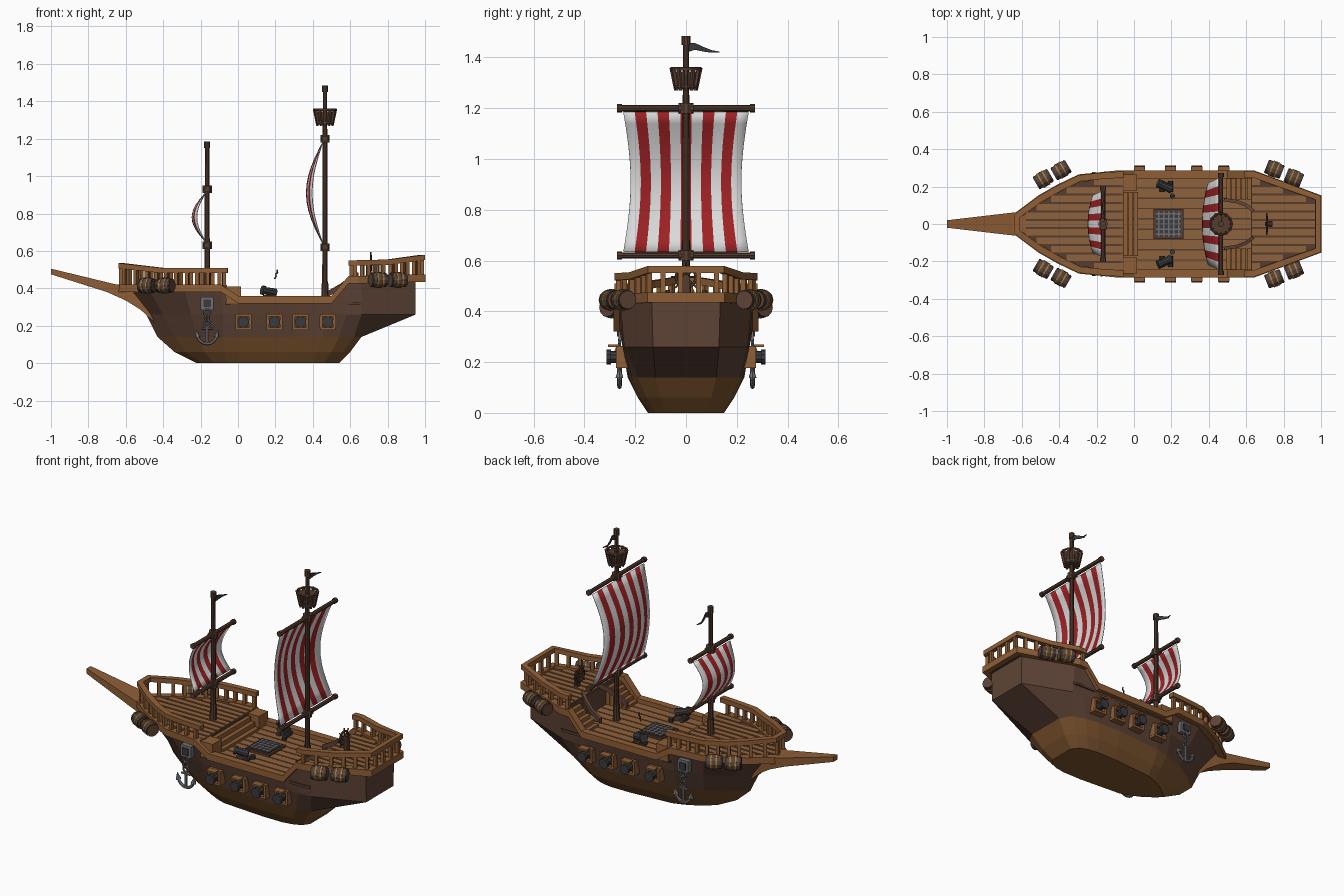
import bpy, bmesh, math
from mathutils import Vector, Matrix

if "Cube" in bpy.data.objects:
    bpy.data.objects.remove(bpy.data.objects["Cube"])

def mat(name, r, g, b):
    m = bpy.data.materials.new(name)
    m.diffuse_color = [((c + .055) / 1.055) ** 2.4 for c in (r, g, b)] + [1]
    m.use_nodes = True
    m.node_tree.nodes["Principled BSDF"].inputs["Base Color"].default_value = m.diffuse_color
    return m

TRIM = mat("trim wood", .56, .37, .21)
HULL = mat("dark hull wood", .37, .265, .21)
KEEL = mat("lower hull wood", .49, .33, .18)
DECK = mat("deck planks", .56, .385, .24)
DARK = mat("dark wood", .33, .235, .18)
WHITE = mat("white sail", .86, .86, .86)
RED = mat("red sail", .62, .13, .14)
GREY = mat("grey metal", .44, .44, .46)
IRON = mat("black iron", .23, .23, .24)
BRASS = mat("brass hoop", .62, .5, .28)

# ---- helpers
def finish(bm, name, *mats, smooth=False, thick=0, mirror=False):
    bmesh.ops.recalc_face_normals(bm, faces=bm.faces)
    me = bpy.data.meshes.new(name)
    bm.to_mesh(me); bm.free()
    for m in mats: me.materials.append(m)
    ob = bpy.data.objects.new(name, me)
    bpy.context.collection.objects.link(ob)
    if mirror: ob.modifiers.new("mirror", 'MIRROR').use_axis = (False, True, False)
    if thick: ob.modifiers.new("solid", 'SOLIDIFY').thickness = thick
    for p in me.polygons: p.use_smooth = smooth
    return ob

def paint(verts, m):
    for v in verts:
        for f in v.link_faces: f.material_index = m

def box(bm, c, s, m=0, rz=0):
    M = Matrix.Translation(c) @ Matrix.Rotation(rz, 4, 'Z') @ Matrix.Diagonal((*s, 1))
    paint(bmesh.ops.create_cube(bm, size=1, matrix=M)['verts'], m)

def cyl(bm, a, b, r0, r1=None, m=0, n=10):
    a, b = Vector(a), Vector(b)
    M = Matrix.Translation((a + b) / 2) @ (b - a).to_track_quat('Z', 'Y').to_matrix().to_4x4()
    paint(bmesh.ops.create_cone(bm, cap_ends=True, segments=n, radius1=r0, radius2=r0 if r1 is None else r1,
                                depth=(b - a).length, matrix=M)['verts'], m)

def tube(bm, pts, r, m=0, n=6):
    for a, b in zip(pts, pts[1:]): cyl(bm, a, b, r, r, m, n)

def ring(c, R, ax, ay, n=12, a0=0, a1=2 * math.pi):
    c, ax, ay = Vector(c), Vector(ax), Vector(ay)
    return [c + R * (math.cos(t) * ax + math.sin(t) * ay) for t in (a0 + (a1 - a0) * i / n for i in range(n + 1))]

def bridge(bm, A, B):
    a, b = [bm.verts.new(p) for p in A], [bm.verts.new(p) for p in B]
    bm.faces.new(a); bm.faces.new(b[::-1])
    for i in range(len(a)):
        j = (i + 1) % len(a)
        bm.faces.new((a[i], b[i], b[j], a[j]))

def sweep(bm, path, w, h, closed=False):
    path, rows, n = [Vector(p) for p in path], [], len(path)
    for i, p in enumerate(path):
        q0 = path[i - 1] if closed or i else p
        q1 = path[(i + 1) % n] if closed or i < n - 1 else p
        t = ((p - q0).normalized() + (q1 - p).normalized()); t.z = 0; t.normalize()
        s = Vector((-t.y, t.x, 0)) * w / 2
        up = Vector((0, 0, h / 2))
        rows.append([bm.verts.new(v) for v in (p + s + up, p - s + up, p - s - up, p + s - up)])
    for i in range(n if closed else n - 1):
        a, b = rows[i], rows[(i + 1) % n]
        for k in range(4): bm.faces.new((a[k], a[k - 1], b[k - 1], b[k]))
    if not closed: bm.faces.new(rows[0]); bm.faces.new(rows[-1])

def lerp(tab, x):
    for (x0, y0), (x1, y1) in zip(tab, tab[1:]):
        if x <= x1: return y0 + (y1 - y0) * max(0, (x - x0) / (x1 - x0))
    return tab[-1][1]

OUT = [(-.65, .045), (-.5, .155), (-.4, .212), (-.29, .265), (-.1, .285), (.64, .285), (1, .155)]
SHEER = [(-.65, .4), (-.09, .4), (0, .34), (.5, .34), (.59, .445), (1, .455)]
wid = lambda x: lerp(OUT, x)
both = lambda pts: pts + [(x, -y, z) for x, y, z in reversed(pts)]

# ---- hull: level outlines lofted from the keel up
LEVELS = [
    (0, [-.22, -.19, -.13, -.06, 0, .27, .4, .46, .51, .54], [0, .03, .075, .11, .13, .15, .15, .14, .12, .08]),
    (.06, [-.34, -.28, -.18, -.07, 0, .28, .42, .5, .56, .6], [0, .05, .11, .155, .17, .19, .19, .18, .155, .1]),
    (.14, [-.43, -.34, -.22, -.08, 0, .3, .45, .54, .62, .66], [0, .07, .145, .195, .21, .23, .225, .215, .19, .12]),
    (.26, [-.49, -.4, -.25, -.08, 0, .3, .5, .58, .66, .95], [0, .1, .19, .235, .245, .25, .25, .248, .243, .13]),
    (None, [-.62, -.48, -.29, -.09, 0, .3, .5, .59, .66, .95], [0, .15, .245, .262, .265, .265, .265, .265, .26, .135])]
bm = bmesh.new()
rows = []
for z, xs, ys in LEVELS:
    rows.append([bm.verts.new((x, y, lerp(SHEER, x) if z is None else z)) for x, y in zip(xs, ys)])
    rows[-1].append(bm.verts.new((xs[-1], 0, rows[-1][-1].co.z)))
for k, (a, b) in enumerate(zip(rows, rows[1:])):
    for i in range(10):
        bm.faces.new((a[i], a[i + 1], b[i + 1], b[i])).material_index = int(k < 2)
bm.faces.new(rows[0]).material_index = 1
finish(bm, "hull", HULL, KEEL, mirror=True)

# ---- sheer trim and bowsprit
bm = bmesh.new()
sweep(bm, both([(x, wid(x) - .02, lerp(SHEER, x)) for x in (-.635, -.5, -.4, -.29, -.09, 0, .5, .59, .64, .985)]), .042, .04, True)
finish(bm, "sheer_trim", TRIM)
bm = bmesh.new()
prof = [(-1, .505), (-.64, .418), (-.5, .4), (-.45, .22), (-.52, .285), (-.6, .335), (-.7, .38), (-1, .475)]
bw = lambda x: lerp([(-1, .02), (-.64, .062), (-.55, .035), (-.4, .02)], x)
bridge(bm, [(x, bw(x), z) for x, z in prof], [(x, -bw(x), z) for x, z in prof])
finish(bm, "bowsprit", TRIM)

# ---- planked decks
def deck(name, x0, x1, z, pitch, gap):
    bm = bmesh.new()
    xs = [x0] + [p[0] for p in OUT if x0 < p[0] < x1] + [x1]
    o = both([(x, wid(x) - .025, z) for x in xs])
    bridge(bm, o, [(x, y, z - .015) for x, y, _ in o])
    for i in range(-6, 7):
        y = i * pitch
        ok = [x for x in (x0 + (x1 - x0) * k / 80 for k in range(81)) if wid(x) - .03 >= abs(y) + pitch * .4]
        if ok: box(bm, ((ok[0] + ok[-1]) / 2, y, z + .002), (ok[-1] - ok[0], pitch - gap, .01), 1)
    finish(bm, name, DARK, DECK)

deck("fore_deck", -.62, -.06, .41, .045, .011)
deck("main_deck", -.07, .66, .325, .055, .007)
deck("stern_deck", .63, .97, .455, .045, .011)

# ---- bulkheads and stairs
bm = bmesh.new()
box(bm, (-.065, 0, .36), (.02, .5, .1)); box(bm, (.635, 0, .39), (.02, .5, .13))
for i in range(3): box(bm, (-.045 + .027 * i, 0, .355 - .013 * i), (.025, .34, .09 - .026 * i), 1)
for s in (1, -1):
    box(bm, (-.025, s * .222, .365), (.08, .085, .09), 1)
    for i in range(5): box(bm, (.615 - .027 * i, s * .19, .38 - .011 * i), (.024, .12, .11 - .022 * i), 1)
    sweep(bm, [(.48, s * .13, .37), (.55, s * .12, .41), (.6, s * .1, .445), (.64, s * .07, .47)], .018, .03)
finish(bm, "stairs_and_bulkheads", HULL, TRIM)

# ---- railings with posts spaced along the path
def railing(name, xs, zf):
    bm = bmesh.new()
    path = [Vector(p) for p in both([(x, wid(x) - .02, zf(x)) for x in xs])]
    sweep(bm, path, .034, .028)
    for a, b in zip(path, path[1:]):
        n = max(1, round((b - a).length / .07))
        for i in range(n):
            p = a.lerp(b, (i + .3) / n); lo = lerp(SHEER, p.x)
            box(bm, (p.x, p.y, (p.z + lo) / 2), (.02, .02, p.z - lo), 0, math.atan2(b.y - a.y, b.x - a.x))
    finish(bm, name, TRIM)

railing("fore_railing", (-.055, -.18, -.29, -.4, -.5, -.625), lambda x: lerp([(-.635, .522), (-.4, .495), (0, .495)], x))
railing("stern_railing", (.59, .64, .8, .985), lambda x: lerp([(.59, .535), (.8, .54), (.985, .565)], x))

# ---- masts, yards and striped sails
def mast(name, x, z0, z1, zb, zt, yl, bulge, n):
    bm = bmesh.new()
    cyl(bm, (x, 0, z0), (x, 0, z1), .016, .012)
    cyl(bm, (x, 0, z0), (x, 0, z0 + .1), .022, .019)
    cyl(bm, (x, 0, z1 - .035), (x, 0, z1), .017)
    for z in (zb, zt):
        cyl(bm, (x, -yl, z), (x, yl, z), .012, n=8)
        for s in (1, -1): cyl(bm, (x, s * yl, z), (x, s * (yl - .02), z), .016, n=8)
        cyl(bm, (x, 0, z - .02), (x, 0, z + .02), .026, m=1)
        cyl(bm, (x, -.03, z), (x, .03, z), .02, m=1)
    finish(bm, name + "_mast", DARK, HULL)
    bm = bmesh.new()
    R, hw, grid = 12, yl - .025, []
    for j in range(R + 1):
        v = j / R; s = math.sin(math.pi * v)
        grid.append([bm.verts.new((x - .008 - bulge * s * (1 - .35 * u * u), u * hw * (1 - .12 * s),
                                   zb + .015 + (zt - zb - .03) * v)) for u in (2 * i / n - 1 for i in range(n + 1))])
    for a, b in zip(grid, grid[1:]):
        for i in range(n): bm.faces.new((a[i], a[i + 1], b[i + 1], b[i])).material_index = i % 2
    finish(bm, name + "_sail", WHITE, RED, smooth=True, thick=.004)
    # pennant
    bm = bmesh.new()
    zf = z1 - .05
    top = [(0, .02), (.035, .022), (.07, .006), (.1, -.006), (.13, -.012)]
    v = [[bm.verts.new((x + .008 * math.sin(y * 50), y, zf + h + k)) for y, h in top] for k in (0, -.03)]
    for i, (y, h) in enumerate(top): v[1][i].co.z = zf + h - .036 * (1 - y / .14)
    for i in range(4): bm.faces.new((v[0][i], v[0][i + 1], v[1][i + 1], v[1][i]))
    finish(bm, name + "_flag", IRON, thick=.004)

mast("main", .465, .325, 1.485, .62, 1.2, .272, .09, 11)
mast("fore", -.165, .41, 1.185, .63, .93, .2, .075, 9)

# ---- lookout basket
bm = bmesh.new()
cyl(bm, (.465, 0, 1.275), (.465, 0, 1.345), .04, .054, n=12)
for z, r in ((1.285, .043), (1.355, .058)): tube(bm, ring((.465, 0, z), r, (1, 0, 0), (0, 1, 0)), .007, 1)
for p, q in zip(ring((.465, 0, 1.27), .041, (1, 0, 0), (0, 1, 0)), ring((.465, 0, 1.36), .058, (1, 0, 0), (0, 1, 0))):
    cyl(bm, p, q, .007, .009, 1, 5)
finish(bm, "lookout_basket", DARK, HULL)

# ---- barrels slung outside the rails
bm = bmesh.new()
for s in (1, -1):
    for x, y, z, ang in ((-.485, .24, .415, 30), (-.39, .288, .415, 30), (.75, .293, .445, -22), (.855, .247, .445, -22)):
        d = Vector((math.cos(math.radians(ang)), s * math.sin(math.radians(ang)), 0))
        c = Vector((x, s * y, z))
        cyl(bm, c - d * .045, c, .035, .043, 0, 12); cyl(bm, c, c + d * .045, .043, .035, 0, 12)
        for t in (-.037, -.015, .015, .037):
            cyl(bm, c + d * (t - .004), c + d * (t + .004), .046 - abs(t) * .2, m=1 if abs(t) < .02 else 2, n=12)
finish(bm, "barrels", HULL, BRASS, IRON)

# ---- gun ports with guns
bm = bmesh.new()
for s in (1, -1):
    for x in (.03, .195, .335, .48):
        for dx, dz, w, h in ((0, .036, .085, .014), (0, -.036, .085, .014), (.036, 0, .014, .06), (-.036, 0, .014, .06)):
            box(bm, (x + dx, s * .25, .22 + dz), (w, .05, h))
        box(bm, (x, s * .288, .264), (.06, .04, .01))
        box(bm, (x, s * .24, .22), (.07, .03, .07), 1)
        cyl(bm, (x, s * .2, .22), (x, s * .3, .22), .027, .023, 2)
        cyl(bm, (x, s * .296, .22), (x, s * .314, .22), .03, .03, 2)
finish(bm, "gun_ports", TRIM, DARK, IRON)

# ---- anchors on chains
bm = bmesh.new()
for s in (1, -1):
    x, y = -.165, s * .262
    box(bm, (x, s * .25, .32), (.07, .03, .07)); box(bm, (x, s * .266, .32), (.04, .012, .04), 1)
    for i, z in enumerate((.272, .242, .212)):
        tube(bm, ring((x, y, z), .018, (1, 0, 0) if i % 2 == 0 else (.5, .8, 0), (0, 0, 1), 8), .006)
    tube(bm, [(x, y, .2), (x, y, .105)], .009); tube(bm, [(x - .03, y, .185), (x + .03, y, .185)], .007)
    tube(bm, ring((x, y, .155), .052, (1, 0, 0), (0, 0, 1), 8, math.pi * 1.02, math.pi * 1.98), .009)
    for k in (1, -1): cyl(bm, (x + k * .05, y, .14), (x + k * .058, y, .18), .017, .001, n=6)
finish(bm, "anchors", GREY, IRON)

# ---- deck guns, hatch and steering wheel
bm = bmesh.new()
for s in (1, -1):
    cyl(bm, (.2, s * .185, .375), (.135, s * .215, .39), .024, .018)
    cyl(bm, (.142, s * .212, .388), (.128, s * .218, .392), .025)
    box(bm, (.17, s * .2, .35), (.06, .045, .03), 1, -s * .4)
    for dx in (-.02, .025): cyl(bm, (.17 + dx, s * .17, .343), (.17 + dx, s * .23, .343), .014)
    cyl(bm, (.205, s * .15, .33), (.205, s * .15, .355), .014)
tube(bm, [(.195, .15, .45), (.205, .15, .465), (.2, .15, .475), (.212, .15, .485), (.208, .15, .5)], .004)
finish(bm, "deck_guns", IRON, DARK)
bm = bmesh.new()
box(bm, (.185, 0, .335), (.16, .16, .016)); box(bm, (.185, 0, .342), (.135, .135, .012), 1)
for i in range(-2, 3):
    box(bm, (.185 + i * .027, 0, .348), (.008, .135, .006), 2); box(bm, (.185, i * .027, .348), (.135, .008, .006), 2)
finish(bm, "hatch", DARK, IRON, GREY)
bm = bmesh.new()
tube(bm, ring((.71, 0, .535), .04, (0, 1, 0), (0, 0, 1)), .006)
for p in ring((.71, 0, .535), .06, (0, 1, 0), (0, 0, 1), 8)[:8]: tube(bm, [(.71, 0, .535), p], .004)
box(bm, (.73, 0, .495), (.02, .03, .09)); cyl(bm, (.7, 0, .535), (.74, 0, .535), .012)
finish(bm, "steering_wheel", DARK)
